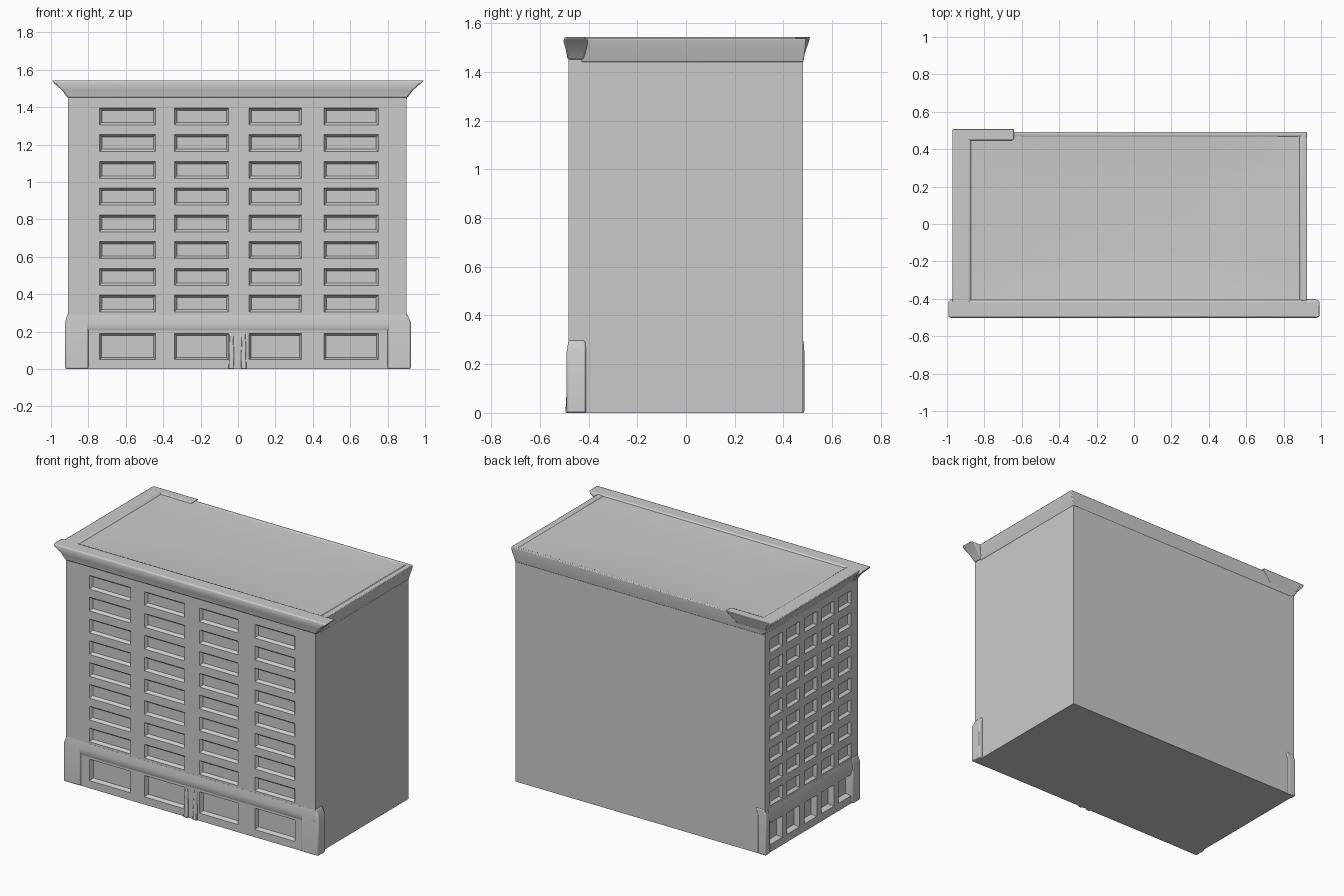
import bpy, bmesh, math

if "Cube" in bpy.data.objects:
    bpy.data.objects.remove(bpy.data.objects["Cube"])

stone = bpy.data.materials.new("plain grey stone")
stone.diffuse_color = (0.6, 0.6, 0.6, 1)
stone.use_nodes = True
stone.node_tree.nodes["Principled BSDF"].inputs["Base Color"].default_value = stone.diffuse_color

X0, X1, Y0, Y1, TOP = -0.91, 0.90, -0.483, 0.48, 1.515


def finish(bm, name, bevel=0.0):
    mesh = bpy.data.meshes.new(name)
    bm.to_mesh(mesh)
    bm.free()
    mesh.materials.append(stone)
    ob = bpy.data.objects.new(name, mesh)
    bpy.context.collection.objects.link(ob)
    if bevel:
        mod = ob.modifiers.new("soft edges", 'BEVEL')
        mod.width, mod.segments = bevel, 2
    bpy.ops.object.select_all(action='DESELECT')
    ob.select_set(True)
    bpy.context.view_layer.objects.active = ob
    bpy.ops.object.shade_smooth_by_angle(angle=math.radians(35))
    return ob


def loft(name, rings, bevel=0.0):
    """Closed stack of rectangles: (z, x0, x1, y0, y1)."""
    bm = bmesh.new()
    rows = [[bm.verts.new((x, y, z)) for x, y in ((a, c), (b, c), (b, d), (a, d))]
            for z, a, b, c, d in rings]
    for lo, hi in zip(rows, rows[1:]):
        for i in range(4):
            j = (i + 1) % 4
            bm.faces.new((lo[i], lo[j], hi[j], hi[i]))
    bm.faces.new(rows[0][::-1])
    bm.faces.new(rows[-1])
    return finish(bm, name, bevel)


def panel(bm, place, u0, u1, columns, rows, ground_depth):
    """Facade grid; every odd cell becomes a recessed window."""
    us = [u0] + [u for c in columns for u in c] + [u1]
    vs = [0] + [v for r in rows for v in r] + [TOP]
    grid = [[bm.verts.new(place(u, v)) for u in us] for v in vs]
    upper, ground = [], []
    for j in range(len(vs) - 1):
        for i in range(len(us) - 1):
            f = bm.faces.new((grid[j][i], grid[j][i + 1], grid[j + 1][i + 1], grid[j + 1][i]))
            if i % 2 and j % 2:
                (ground if j == 1 else upper).append(f)
    bm.normal_update()
    bmesh.ops.inset_individual(bm, faces=upper, thickness=0.018, depth=-0.018)
    bmesh.ops.inset_individual(bm, faces=ground, thickness=0.015, depth=-ground_depth)


# walls: windowed front and left, plain right, back, roof and underside
floors = [(0.05, 0.19)] + [(0.305 + 0.143 * k, 0.395 + 0.143 * k) for k in range(8)]
front_cols = [(-0.74, -0.44), (-0.34, -0.05), (0.06, 0.34), (0.46, 0.75)]
side_cols = [(-0.43 + 0.178 * k, -0.30 + 0.178 * k) for k in range(5)]
bm = bmesh.new()
panel(bm, lambda u, v: (u, Y0, v), X0, X1, front_cols, floors, 0.025)
panel(bm, lambda u, v: (X0, -u, v), -Y1, -Y0, side_cols, floors, 0.035)
for quad in (((X1, Y0, 0), (X1, Y1, 0), (X1, Y1, TOP), (X1, Y0, TOP)),
             ((X1, Y1, 0), (X0, Y1, 0), (X0, Y1, TOP), (X1, Y1, TOP)),
             ((X0, Y0, TOP), (X1, Y0, TOP), (X1, Y1, TOP), (X0, Y1, TOP)),
             ((X0, Y1, 0), (X1, Y1, 0), (X1, Y0, 0), (X0, Y0, 0))):
    bm.faces.new([bm.verts.new(p) for p in quad])
bmesh.ops.remove_doubles(bm, verts=bm.verts, dist=0.0005)
finish(bm, "walls")

# flared cornices along the front and the left side
loft("front_cornice", [(1.45, -0.912, 0.905, -0.486, -0.42), (1.49, -0.94, 0.935, -0.493, -0.41),
                       (1.525, -0.98, 0.975, -0.503, -0.40), (1.543, -0.995, 0.995, -0.50, -0.41)], 0.008)
loft("left_cornice", [(1.45, -0.912, -0.88, -0.45, 0.483), (1.49, -0.935, -0.87, -0.45, 0.49),
                      (1.525, -0.965, -0.86, -0.45, 0.503), (1.543, -0.972, -0.88, -0.45, 0.51)], 0.006)
loft("cornice_return", [(1.46, -0.91, -0.72, 0.44, 0.482), (1.52, -0.94, -0.67, 0.44, 0.503),
                        (1.543, -0.97, -0.64, 0.45, 0.51)], 0.005)

# thin coping on the plain right and back walls
loft("right_coping", [(1.44, 0.87, 0.901, -0.43, 0.482), (1.51, 0.87, 0.922, -0.43, 0.492),
                      (1.538, 0.89, 0.927, -0.43, 0.492)], 0.005)
loft("back_coping", [(1.44, -0.90, 0.901, 0.45, 0.481), (1.51, -0.90, 0.922, 0.45, 0.492),
                     (1.538, -0.90, 0.927, 0.47, 0.492)], 0.005)

# gently dished roof sheet inside the rim
bm = bmesh.new()
bmesh.ops.create_grid(bm, x_segments=12, y_segments=8, size=1)
for v in bm.verts:
    edge = max(abs(v.co.x), abs(v.co.y))
    v.co = (-0.005 + v.co.x * 0.89, 0.03 + v.co.y * 0.445, 1.522 + 0.014 * edge ** 3)
finish(bm, "roof")

# plinth corner blocks and base course
for name, xa, xb, ya, yb in (("front_right_pier", 0.80, 0.924, -0.49, -0.41),
                             ("front_left_pier", -0.924, -0.80, -0.49, -0.41),
                             ("back_left_pier", -0.92, -0.86, 0.44, 0.486)):
    loft(name, [(0, xa, xb, ya, yb), (0.25, xa, xb, ya, yb),
                (0.30, xa * 0.985, xb * 0.975, ya + 0.008, yb - 0.004)], 0.008)
loft("front_base_course", [(0.205, -0.9, 0.9, -0.484, -0.45), (0.22, -0.9, 0.9, -0.49, -0.45),
                           (0.25, -0.9, 0.9, -0.49, -0.45), (0.29, -0.9, 0.9, -0.4835, -0.45)])
loft("left_base_course", [(0.205, -0.911, -0.88, -0.45, 0.45), (0.22, -0.92, -0.88, -0.45, 0.45),
                          (0.25, -0.92, -0.88, -0.45, 0.45), (0.29, -0.9105, -0.88, -0.45, 0.45)])

# small posts beside the entrance
for i, x in enumerate((-0.035, 0.03)):
    loft(f"entrance_post_{i + 1}", [(0, x - 0.015, x + 0.015, -0.495, -0.45),
                                    (0.13, x - 0.012, x + 0.012, -0.488, -0.45),
                                    (0.19, x - 0.01, x + 0.01, -0.484, -0.45)], 0.004)
